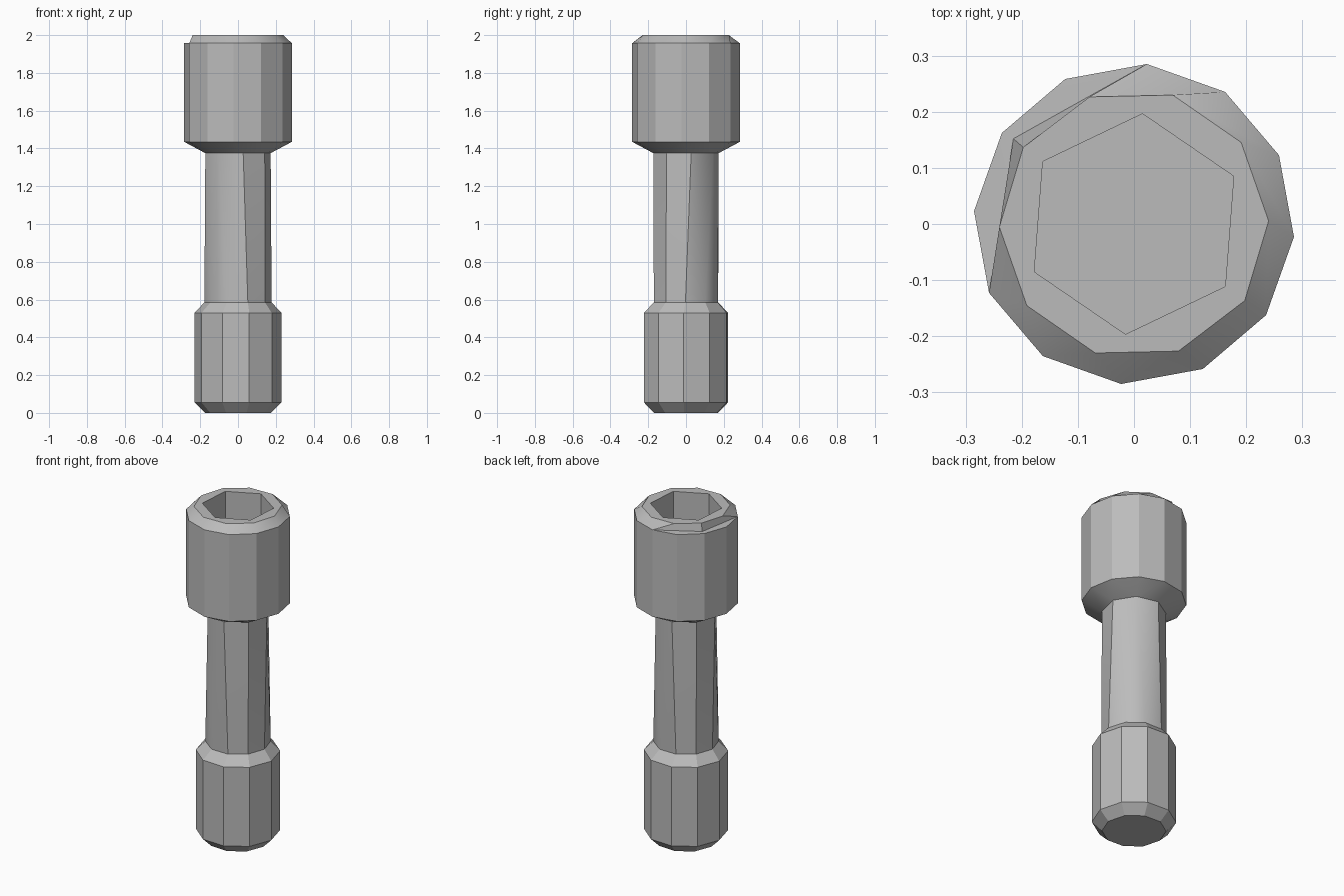
import bpy, bmesh, math

if "Cube" in bpy.data.objects:
    bpy.data.objects.remove(bpy.data.objects["Cube"], do_unlink=True)

steel = bpy.data.materials.new("grey_steel")
steel.use_nodes = True
grey = (0.5, 0.5, 0.5, 1)
steel.diffuse_color = grey
steel.node_tree.nodes["Principled BSDF"].inputs["Base Color"].default_value = grey

bm = bmesh.new()


def ring(sides, radius, z, turn):
    """Regular polygon of vertices, first corner at the turn angle."""
    angles = [math.radians(turn + 360 * k / sides) for k in range(sides)]
    return [bm.verts.new((radius * math.cos(a), radius * math.sin(a), z)) for a in angles]


def bridge(a, b):
    """Join two rings, which may differ in their number of corners."""
    if len(a) == len(b):
        for k in range(len(a)):
            n = (k + 1) % len(a)
            bm.faces.new((a[k], a[n], b[n], b[k]))
        return
    i = j = 0
    while i < len(a) or j < len(b):
        p, q = a[i % len(a)], b[j % len(b)]
        pn, qn = a[(i + 1) % len(a)], b[(j + 1) % len(b)]
        step_a = (pn.co - q.co).length < (qn.co - p.co).length
        if j == len(b) or (i < len(a) and step_a):
            bm.faces.new((p, pn, q))
            i += 1
        else:
            bm.faces.new((p, qn, q))
            j += 1


# Foot: ten-sided collar with a chamfer at each end
foot_base = ring(10, 0.175, 0, -3)
foot_low = ring(10, 0.23, 0.055, -3)
foot_high = ring(10, 0.23, 0.53, -3)
shaft_low = ring(10, 0.178, 0.585, -1)
bm.faces.new(foot_base)
bridge(foot_base, foot_low)
bridge(foot_low, foot_high)
bridge(foot_high, shaft_low)

# Shaft: ten sides below, eight above
shaft_high = ring(8, 0.175, 1.375, 9)
bridge(shaft_low, shaft_high)

# Head: twelve sides
head_low = ring(12, 0.286, 1.435, -4.6)
head_high = ring(12, 0.286, 1.957, -4.6)
bridge(shaft_high, head_low)
bridge(head_low, head_high)

# Top chamfer, with a chipped corner leaving two small ledges
chip = bm.verts.new((-0.215, 0.152, 1.96))
bm.faces.new((*head_high[3:6], chip))
bm.faces.new((*head_high[5:8], chip))
top_rim = ring(10, 0.24, 2, 1.3)
bridge(head_high[:4] + [chip] + head_high[7:], top_rim)

# Hexagonal socket
socket_rim = ring(6, 0.197, 2, 25.6)
socket_floor = ring(6, 0.197, 1.7, 25.6)
bridge(top_rim, socket_rim)
bridge(socket_rim, socket_floor)
bm.faces.new(socket_floor)

bmesh.ops.recalc_face_normals(bm, faces=bm.faces)
mesh = bpy.data.meshes.new("socket_bolt")
bm.to_mesh(mesh)
bm.free()
mesh.materials.append(steel)

bolt = bpy.data.objects.new("socket_bolt", mesh)
bpy.context.collection.objects.link(bolt)
bpy.ops.object.select_all(action="DESELECT")
bolt.select_set(True)
bpy.context.view_layer.objects.active = bolt
bpy.ops.object.shade_smooth_by_angle(angle=math.radians(25))
